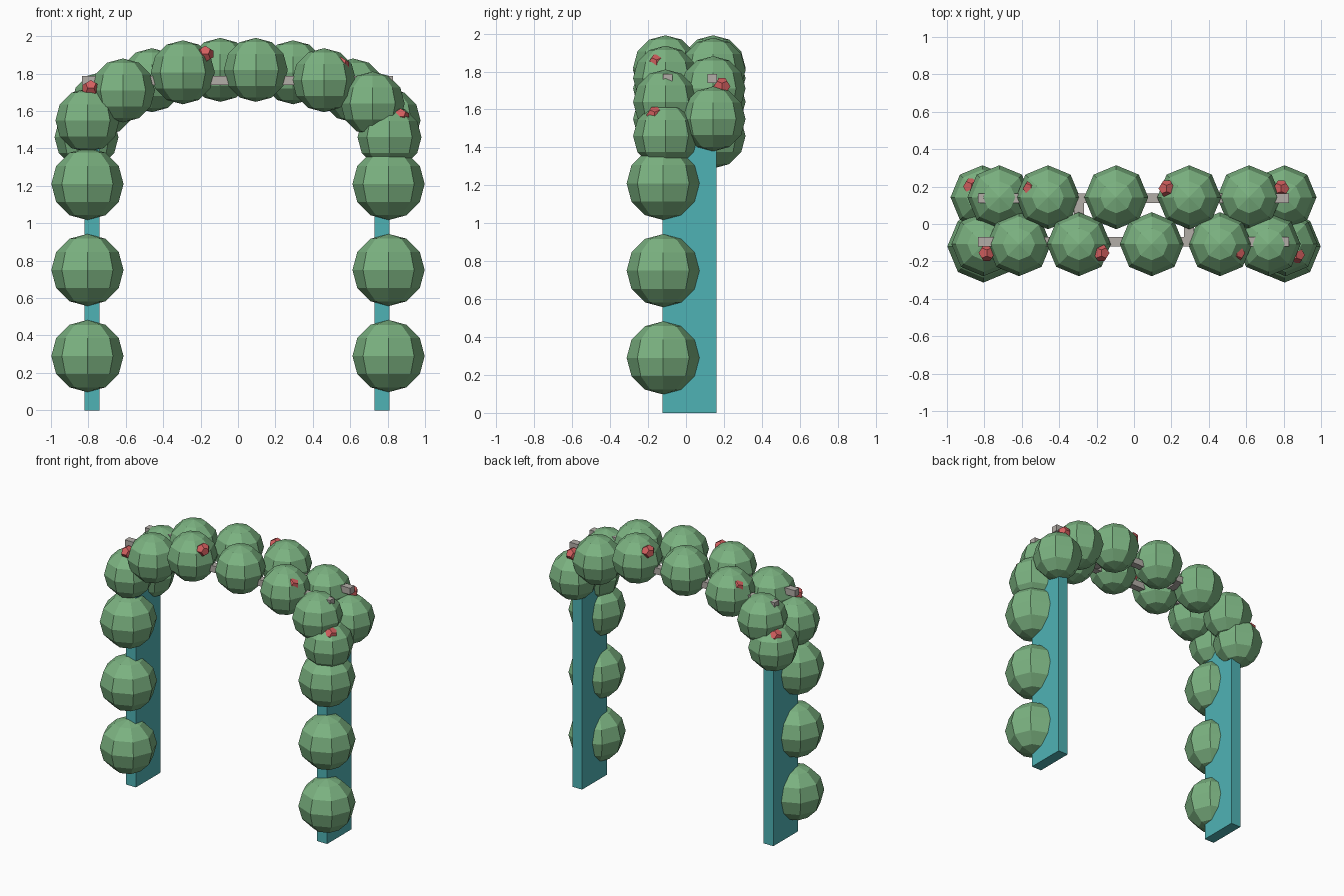
import bpy, bmesh
from mathutils import Matrix, Vector

if "Cube" in bpy.data.objects:
    bpy.data.objects.remove(bpy.data.objects["Cube"], do_unlink=True)


def material(name, rgb):
    m = bpy.data.materials.new(name)
    m.use_nodes = True
    m.diffuse_color = (*rgb, 1)
    m.node_tree.nodes["Principled BSDF"].inputs["Base Color"].default_value = (*rgb, 1)
    return m


GREEN = material("leaf green", (0.20, 0.45, 0.22))
TEAL = material("teal paint", (0.078, 0.45, 0.46))
RED = material("flower red", (0.66, 0.115, 0.115))
GREY = material("warm grey", (0.45, 0.42, 0.39))


def finish(name, bm, mat):
    bmesh.ops.recalc_face_normals(bm, faces=bm.faces)
    mesh = bpy.data.meshes.new(name)
    bm.to_mesh(mesh)
    bm.free()
    mesh.materials.append(mat)
    obj = bpy.data.objects.new(name, mesh)
    bpy.context.collection.objects.link(obj)
    return obj


def box(name, low, high, mat):
    low, high = Vector(low), Vector(high)
    bm = bmesh.new()
    bmesh.ops.create_cube(bm, size=1)
    bmesh.ops.scale(bm, vec=high - low, verts=bm.verts)
    bmesh.ops.translate(bm, vec=(low + high) / 2, verts=bm.verts)
    return finish(name, bm, mat)


def bush(name, centre, radius):
    bm = bmesh.new()
    bmesh.ops.create_uvsphere(bm, u_segments=8, v_segments=6, radius=radius,
                              matrix=Matrix.Translation(centre))
    return finish(name, bm, GREEN)


def flower(name, centre, radius):
    # Dodecahedron: hull of a cube's corners and three golden rectangles
    phi = (1 + 5 ** 0.5) / 2
    signs = (-1, 1)
    points = [(a, b, c) for a in signs for b in signs for c in signs]
    for a in signs:
        for b in signs:
            p = (0, a / phi, b * phi)
            points += [p, p[1:] + p[:1], p[2:] + p[:2]]
    bm = bmesh.new()
    for p in points:
        bm.verts.new(Vector(centre) + Vector(p).normalized() * radius)
    bmesh.ops.convex_hull(bm, input=bm.verts)
    bmesh.ops.dissolve_limit(bm, angle_limit=0.02, verts=bm.verts, edges=bm.edges)
    return finish(name, bm, RED)


# Posts with a column of bushes on their front
for side, x in (("right", -0.78), ("left", 0.77)):
    box(f"{side}_post", (x - 0.04, -0.125, 0), (x + 0.04, 0.16, 1.6), TEAL)
    for i in range(3):
        bush(f"{side}_post_bush_{i + 1}",
             (0.805 if x > 0 else -0.805, -0.12, 0.29 + 0.46 * i), 0.193)

# Top beams and cross pieces
for side, y in (("front", -0.095), ("back", 0.138)):
    box(f"{side}_beam", (-0.833, y - 0.025, 1.74), (0.83, y + 0.025, 1.788), GREY)
for side, x in (("right", -0.295), ("left", 0.295)):
    box(f"{side}_cross_piece", (x - 0.027, -0.09, 1.742), (x + 0.027, 0.13, 1.786), GREY)

# Arch of bushes and flowers; the back row is the front row turned half round
BUSHES = [(-0.805, 1.55), (-0.615, 1.71), (-0.295, 1.807), (0.095, 1.82),
          (0.46, 1.765), (0.72, 1.64), (0.81, 1.46)]
FLOWERS = [(-0.787, -0.155, 1.722), (-0.175, -0.155, 1.905),
           (0.55, -0.155, 1.845), (0.87, -0.165, 1.57)]
for row, turn in (("front", 1), ("back", -1)):
    shift = 0 if turn > 0 else 0.035
    for i, (x, z) in enumerate(BUSHES):
        bush(f"{row}_arch_bush_{i + 1}", (x * turn, -0.108 * turn + shift, z), 0.171)
    for i, (x, y, z) in enumerate(FLOWERS):
        flower(f"{row}_flower_{i + 1}", (x * turn, y * turn + shift, z), 0.047)
